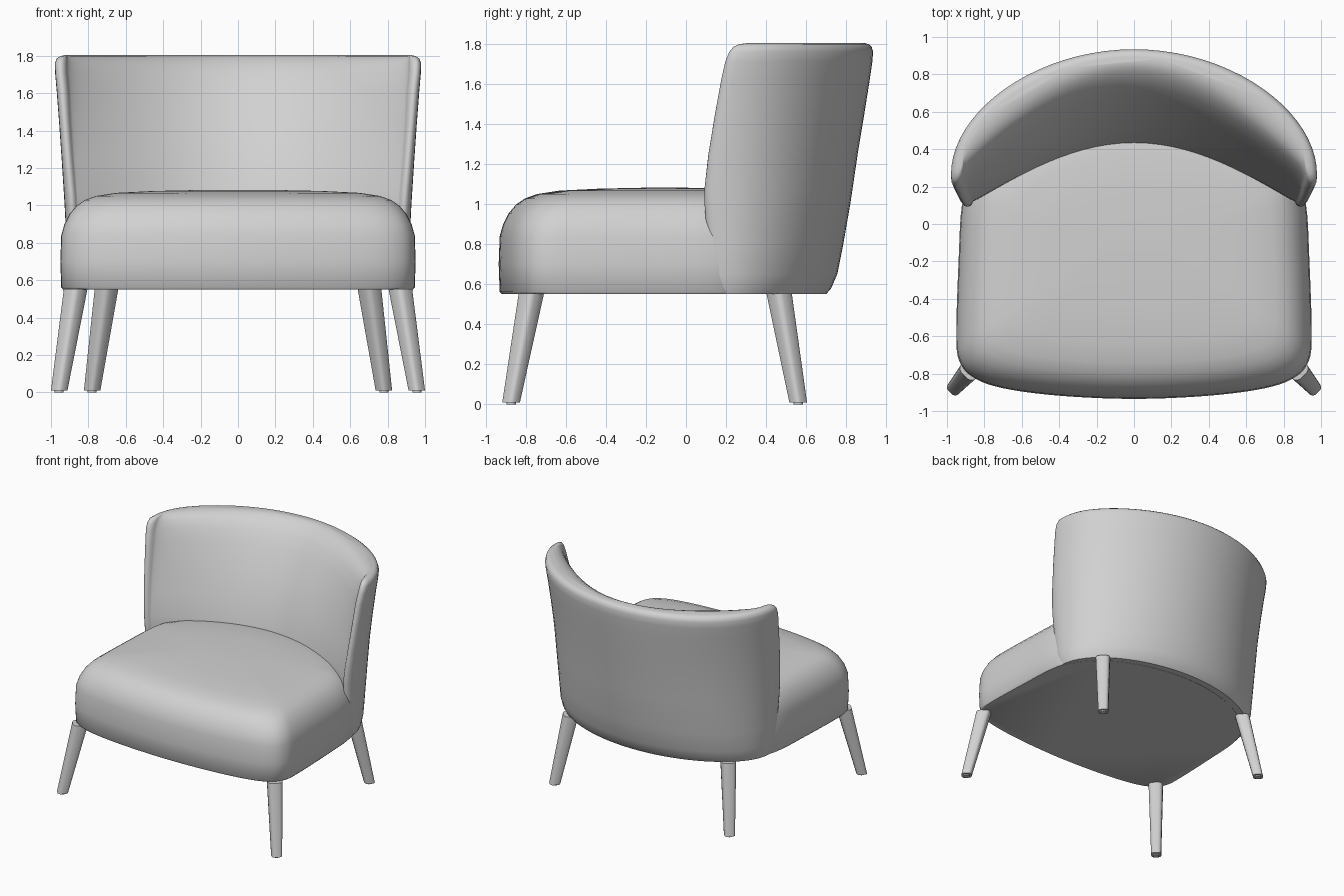
import bpy
import bmesh
from math import sin, cos, pi, radians
from mathutils import Vector

if "Cube" in bpy.data.objects:
    bpy.data.objects.remove(bpy.data.objects["Cube"], do_unlink=True)

GREY = (0.64, 0.64, 0.64, 1)
grey = bpy.data.materials.new("light_grey")
grey.use_nodes = True
grey.diffuse_color = GREY
grey.node_tree.nodes["Principled BSDF"].inputs["Base Color"].default_value = GREY


def loft(name, rings, angle=45):
    """Skin a stack of equal-length closed rings and cap both ends."""
    bm = bmesh.new()
    loops = [[bm.verts.new(p) for p in ring] for ring in rings]
    n = len(loops[0])
    for low, high in zip(loops, loops[1:]):
        for i in range(n):
            j = (i + 1) % n
            bm.faces.new((low[i], low[j], high[j], high[i]))
    bm.faces.new(loops[0][::-1])
    bm.faces.new(loops[-1])
    bmesh.ops.recalc_face_normals(bm, faces=bm.faces)
    mesh = bpy.data.meshes.new(name)
    bm.to_mesh(mesh)
    bm.free()
    mesh.materials.append(grey)
    obj = bpy.data.objects.new(name, mesh)
    bpy.context.collection.objects.link(obj)
    bpy.ops.object.select_all(action="DESELECT")
    obj.select_set(True)
    bpy.context.view_layer.objects.active = obj
    bpy.ops.object.shade_smooth_by_angle(angle=radians(angle))


def smooth_closed(points, steps):
    """Closed Catmull-Rom curve through the points."""
    n, out = len(points), []
    for i in range(n):
        a, b, c, d = (Vector(points[(i + k) % n]) for k in (-1, 0, 1, 2))
        for s in range(steps):
            t = s / steps
            out.append(0.5 * (2 * b + (c - a) * t + (2 * a - 5 * b + 4 * c - d) * t**2
                              + (3 * b - a - 3 * c + d) * t**3))
    return out


# Seat: one plan outline, drawn inwards as it rises over the cushion edge
half = [(0.4, -0.918), (0.7, -0.878), (0.86, -0.82), (0.935, -0.73), (0.95, -0.58),
        (0.938, -0.2), (0.92, 0.1), (0.865, 0.26), (0.7, 0.45), (0.4, 0.6)]
outline = smooth_closed([(0, -0.935)] + half + [(0, 0.66)]
                        + [(-x, y) for x, y in reversed(half)], 5)
seat_levels = [(0.55, 0.015), (0.562, 0.005), (0.7, 0), (0.84, 0.005), (0.9, 0.022),
               (0.955, 0.05), (0.998, 0.087), (1.028, 0.13), (1.05, 0.19),
               (1.067, 0.3), (1.077, 0.5), (1.083, 0.78)]
loft("seat", [[(p.x * (1 - d / 0.95), -0.1 + (p.y + 0.1) * (1 - d / 0.83), z)
               for p in outline] for z, d in seat_levels])


# Backrest: crescent sections, thick at the seat and thin at the rim
def crescent(z, back, width, tip, nose, in_width, in_back, in_tip, blend, shrink):
    n = 20
    outer, inner = [], []
    for i in range(n + 1):
        a = pi / 2 * i / n
        arch, wave = cos(a), cos(pi / 2 * sin(a))
        outer.append(Vector((width * sin(a),
                             tip + (back - tip) * (0.92 * arch + 0.08 * wave), z)))
        bump = (1 - blend) * wave + blend * arch
        inner.append(Vector((in_width * sin(a), in_tip + (in_back - in_tip) * bump, z)))
    # rounded front edge as a cubic curve from the outside to the inside
    p0, p3 = outer[-1], inner[-1]
    low = nose - (tip - nose) * 0.25
    c1 = Vector((width, low, z))
    c2 = Vector((in_width + 0.015, low, z))
    edge = []
    for i in range(1, 8):
        t = i / 8
        edge.append(p0 * (1 - t)**3 + c1 * 3 * t * (1 - t)**2
                    + c2 * 3 * t * t * (1 - t) + p3 * t**3)
    right = outer + edge + inner[::-1]
    # pull both skins to the middle line to round off the rim
    right = [p.lerp((p + q) / 2, shrink) for p, q in zip(right, right[::-1])]
    return right + [Vector((-p.x, p.y, z)) for p in right[-2:0:-1]]


back_levels = [
    (0.551, 0.70, 0.885, 0.20, 0.15, 0.80, 0.40, 0.16, 0, 0),
    (0.58, 0.725, 0.897, 0.20, 0.14, 0.82, 0.40, 0.15, 0, 0),
    (0.65, 0.755, 0.91, 0.20, 0.13, 0.84, 0.40, 0.14, 0, 0),
    (0.80, 0.785, 0.917, 0.20, 0.115, 0.85, 0.41, 0.13, 0, 0),
    (1.00, 0.82, 0.927, 0.20, 0.10, 0.86, 0.42, 0.12, 0, 0),
    (1.08, 0.832, 0.932, 0.20, 0.10, 0.865, 0.44, 0.12, 0, 0),
    (1.25, 0.857, 0.943, 0.20, 0.115, 0.88, 0.49, 0.145, 0.05, 0),
    (1.45, 0.89, 0.957, 0.215, 0.145, 0.895, 0.58, 0.18, 0.1, 0),
    (1.62, 0.917, 0.97, 0.235, 0.175, 0.905, 0.675, 0.21, 0.17, 0),
    (1.71, 0.93, 0.978, 0.25, 0.195, 0.915, 0.735, 0.23, 0.22, 0),
    (1.76, 0.938, 0.98, 0.265, 0.215, 0.915, 0.78, 0.25, 0.26, 0.05),
    (1.785, 0.94, 0.977, 0.28, 0.235, 0.91, 0.805, 0.27, 0.28, 0.2),
    (1.798, 0.94, 0.965, 0.31, 0.265, 0.90, 0.815, 0.30, 0.3, 0.45),
    (1.803, 0.938, 0.95, 0.34, 0.30, 0.89, 0.82, 0.33, 0.3, 0.75),
]
loft("backrest", [crescent(*level) for level in back_levels])


# Legs: tapered rounded squares turned to the diagonal, splayed outwards
def leg_ring(x, y, z, r, turn, power=0.62, n=20):
    ring = []
    for i in range(n):
        a = 2 * pi * i / n
        u, v = (r * abs(f(a))**power * (1 if f(a) > 0 else -1) for f in (cos, sin))
        ring.append((x + u * cos(turn) - v * sin(turn), y + u * sin(turn) + v * cos(turn), z))
    return ring


legs = {"front": ((0.956, -0.873), (0.868, -0.772)), "back": ((0.78, 0.56), (0.703, 0.465))}
for place, (foot, top) in legs.items():
    for side, s in (("left", 1), ("right", -1)):
        rings = [leg_ring(s * foot[0], foot[1], 0.01, 0.039, pi / 4),
                 leg_ring(s * top[0], top[1], 0.553, 0.056, pi / 4)]
        loft(f"{place}_{side}_leg", rings, 35)
        loft(f"{place}_{side}_glide",
             [leg_ring(s * foot[0], foot[1], z, 0.024, 0, 1, 12) for z in (0, 0.015)], 35)
